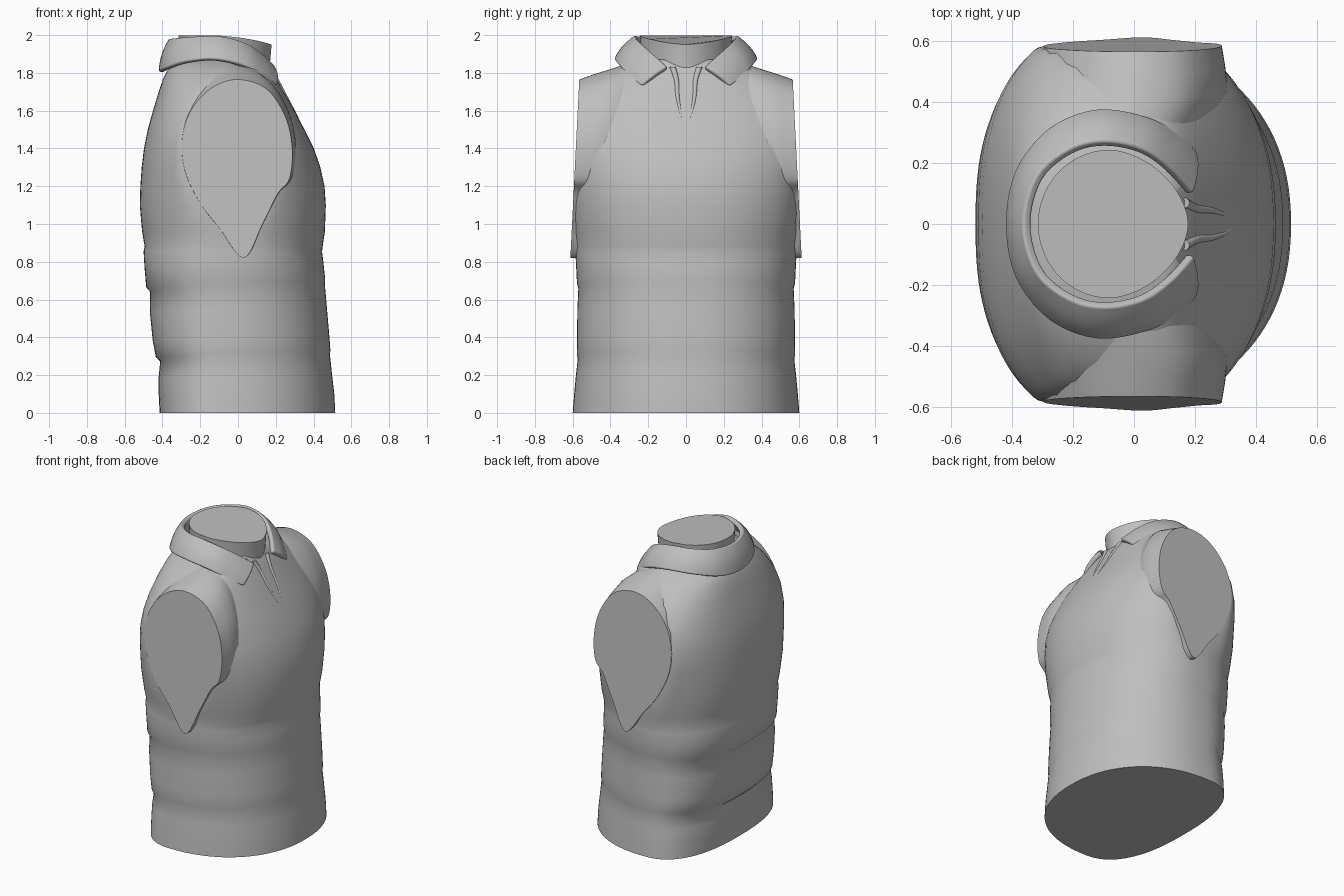
import bpy, bmesh, math
from mathutils import Vector

cube = bpy.data.objects.get("Cube")
if cube:
    bpy.data.objects.remove(cube, do_unlink=True)

cloth = bpy.data.materials.new("light_grey")
cloth.use_nodes = True
grey = (0.52, 0.52, 0.52, 1)
cloth.diffuse_color = grey
cloth.node_tree.nodes["Principled BSDF"].inputs["Base Color"].default_value = grey


def spline(points, steps, closed=False):
    """Smooth curve through the points."""
    pts = [Vector(p) for p in points]
    n = len(pts)
    pick = (lambda i: pts[i % n]) if closed else (lambda i: pts[max(0, min(n - 1, i))])
    out = []
    for i in range(n if closed else n - 1):
        a, b, c, d = (pick(i + k) for k in (-1, 0, 1, 2))
        for s in range(steps):
            t = s / steps
            out.append(b + (c - a) * t / 2 + (a * 2 - b * 5 + c * 4 - d) * t * t / 2
                       + (b * 3 - a - c * 3 + d) * t ** 3 / 2)
    return out if closed else out + [pts[-1]]


def loft(name, rings, closed=True, caps=True, angle=50):
    """Skin a list of rings into one object."""
    bm = bmesh.new()
    rows = [[bm.verts.new(p) for p in ring] for ring in rings]
    n = len(rows[0])
    for low, high in zip(rows, rows[1:]):
        for i in range(n if closed else n - 1):
            j = (i + 1) % n
            bm.faces.new((low[i], low[j], high[j], high[i]))
    if caps:
        bm.faces.new(rows[0])
        bm.faces.new(rows[-1])
    bmesh.ops.recalc_face_normals(bm, faces=bm.faces)
    mesh = bpy.data.meshes.new(name)
    bm.to_mesh(mesh)
    bm.free()
    obj = bpy.data.objects.new(name, mesh)
    bpy.context.collection.objects.link(obj)
    mesh.materials.append(cloth)
    bpy.ops.object.select_all(action='DESELECT')
    obj.select_set(True)
    bpy.context.view_layer.objects.active = obj
    bpy.ops.object.shade_smooth_by_angle(angle=math.radians(angle))
    return obj


def armhole_plane(z):
    """Distance of the flat sleeve cut from the middle."""
    return .565 + (1.765 - z) * .05


def egg(z, back, front, half, widest, tilt=0, back_power=2.5, front_power=2.2, count=112):
    """Egg-shaped cross-section, widest at the given x, kept inside the sleeve cuts."""
    ring = []
    for i in range(count):
        a = math.tau * i / count
        c, s = math.cos(a), math.sin(a)
        power, reach = (front_power, front - widest) if c > 0 else (back_power, widest - back)
        x = widest + math.copysign(reach * abs(c) ** (2 / power), c)
        y = min(half * abs(s) ** (2 / power), armhole_plane(z) - .004)
        ring.append((x, math.copysign(y, s), z + tilt * x))
    return ring


# Shirt body: height, back, front, half width, slope of the fold
body = [
    (0, -.415, .515, .6, 0), (.1, -.42, .51, .592, 0), (.2, -.42, .497, .583, .02),
    (.288, -.412, .487, .573, .04), (.312, -.435, .489, .578, .04), (.4, -.452, .483, .577, .03),
    (.55, -.467, .47, .575, .03), (.66, -.465, .46, .57, .04), (.685, -.486, .462, .577, .04),
    (.78, -.495, .453, .582, .02), (.855, -.5, .445, .586, 0), (.88, -.494, .448, .584, 0),
    (.96, -.508, .46, .6, 0), (1.1, -.52, .465, .625, 0), (1.2, -.517, .458, .64, 0),
    (1.3, -.51, .436, .66, 0), (1.4, -.498, .402, .67, 0), (1.5, -.478, .352, .66, 0),
    (1.6, -.45, .3, .62, 0), (1.7, -.42, .242, .54, 0), (1.77, -.396, .205, .46, 0),
    (1.82, -.37, .175, .38, 0), (1.87, -.31, .14, .26, 0),
]
loft("shirt_body", [egg(z, b, f, h, min(1, z) * .07 - .09, t) for z, b, f, h, t in body])

# Sleeve stumps: teardrop armhole, flat on the outside, spreading into the body
armhole = spline([
    (.03, .82), (.13, 1), (.21, 1.16), (.272, 1.24), (.287, 1.4), (.25, 1.57), (.15, 1.715),
    (0, 1.765), (-.14, 1.72), (-.25, 1.6), (-.295, 1.45), (-.28, 1.28), (-.2, 1.11), (-.1, .98),
], 6, closed=True)
for side, label in ((1, "left"), (-1, "right")):
    rings = []
    for inset, wide, rise, shift in ((0, 1, 0, 0), (.07, 1.04, .025, 0), (.15, 1.07, .05, 0),
                                     (.26, 1.02, .085, -.03), (.4, .85, .1, -.07)):
        ring = []
        for x, z in armhole:
            lift = rise * max(0, (z - 1.3) / .465)
            ring.append((x * wide + shift, side * (armhole_plane(z) - inset), z + lift))
        rings.append(ring)
    loft(label + "_sleeve_stump", rings)

# Neck with a sloping flat top
neck = [egg(z, -.31, .17, .235, -.08, 0, 2, 1.75) for z in (1.7, 1.86)]
neck.append([(x, y, 1.998 - .1 * max(0, x + .1) - .5 * max(0, x + .02) ** 2)
             for x, y, z in egg(2, -.315, .178, .243, -.08, 0, 2, 1.75)])
loft("neck", neck)

# Folded collar, mirrored around the back
upper = [(-.35, 0, 1.975), (-.31, .15, 1.98), (-.21, .235, 1.985), (-.1, .262, 1.985),
         (.02, .24, 1.955), (.11, .18, 1.9), (.185, .098, 1.825)]
lower = [(-.405, 0, 1.805), (-.375, .17, 1.82), (-.27, .305, 1.855), (-.12, .365, 1.868),
         (.04, .34, 1.83), (.14, .285, 1.765), (.198, .228, 1.728)]


def around(points):
    mirrored = [(x, -y, z) for x, y, z in points[:0:-1]]
    return spline(mirrored + points, 5)


top, bottom = around(upper), around(lower)
rows = []
for k in range(7):
    t = k / 6
    puff = .012 * math.sin(math.pi * t)
    rows.append([a.lerp(b, t) + Vector((a.x + .08, a.y, .1)).normalized() * puff
                 for a, b in zip(top, bottom)])
collar = loft("collar", rows, closed=False, caps=False, angle=60)
thick = collar.modifiers.new("thickness", 'SOLIDIFY')
thick.thickness = .032
thick.offset = 0
soft = collar.modifiers.new("rounding", 'BEVEL')
soft.width = .012
soft.segments = 3
soft.limit_method = 'ANGLE'
soft.angle_limit = math.radians(50)
soft.harden_normals = True

# Open placket: two slim folds meeting at the bottom of the neckline
for side, label in ((1, "left"), (-1, "right")):
    path = spline([(.165, side * .07, 1.83), (.205, side * .05, 1.76), (.255, side * .044, 1.67),
                   (.305, side * .025, 1.58), (.33, 0, 1.53)], 5)
    rings = []
    for i, p in enumerate(path):
        r = .014 * (1 - i / len(path)) + .003
        rings.append([p + Vector((math.cos(a), math.sin(a), 0)) * r
                      for a in (math.tau * k / 12 for k in range(12))])
    loft(label + "_placket_fold", rings, angle=60)
